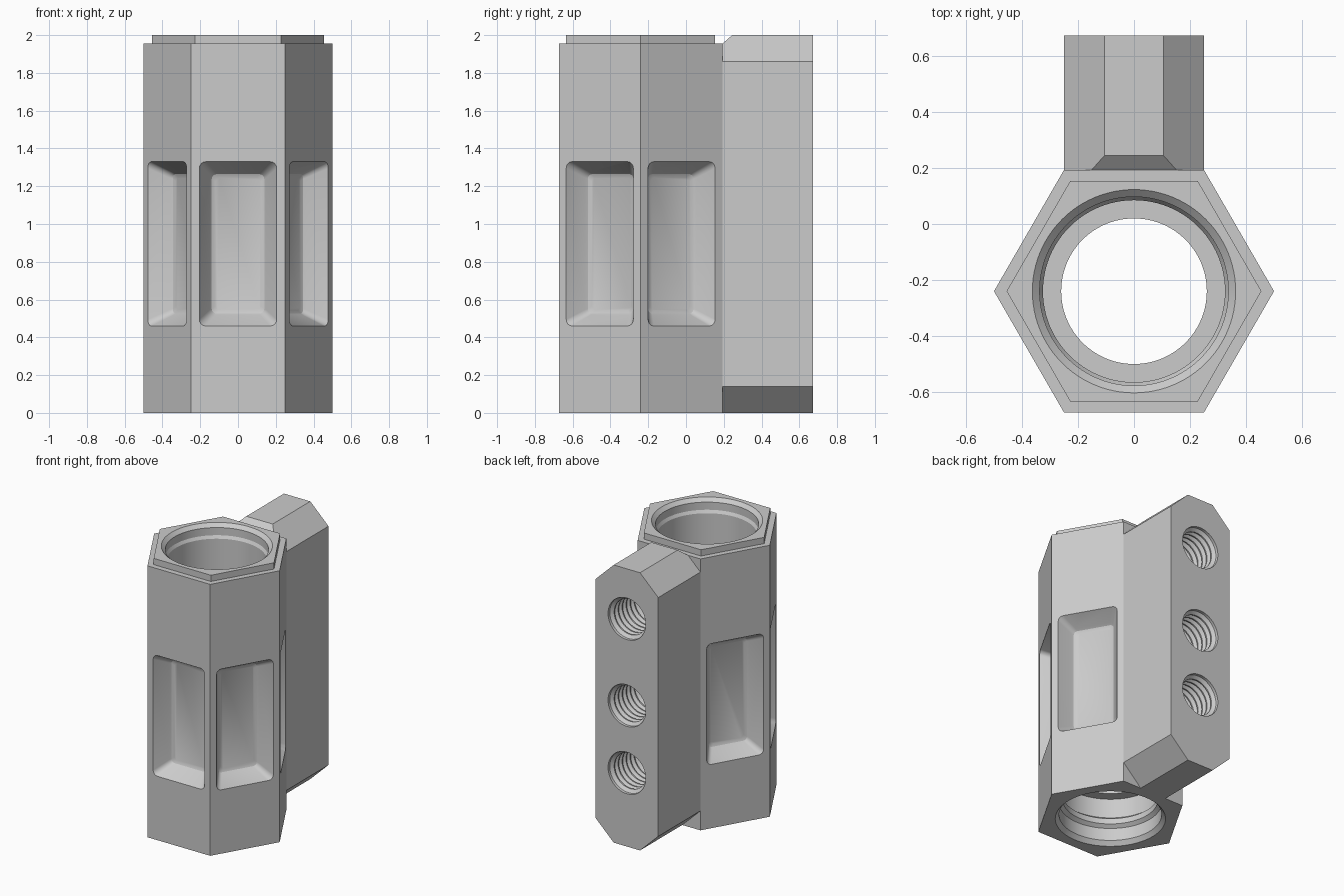
import bpy, bmesh, math
from mathutils import Matrix, Vector

if "Cube" in bpy.data.objects:
    bpy.data.objects.remove(bpy.data.objects["Cube"])

AXIS_Y = -0.24           # axis of the hexagonal tube
APOTHEM = 0.5 * math.cos(math.pi / 6)

steel = bpy.data.materials.new("grey_metal")
steel.use_nodes = True
COLOR = (0.6, 0.6, 0.6, 1)
steel.diffuse_color = COLOR
steel.node_tree.nodes["Principled BSDF"].inputs["Base Color"].default_value = COLOR


def loft(name, rings):
    """Closed solid skinned through rings of equal point count."""
    bm = bmesh.new()
    loops = [[bm.verts.new(p) for p in ring] for ring in rings]
    n = len(loops[0])
    for a, b in zip(loops, loops[1:]):
        for i in range(n):
            j = (i + 1) % n
            bm.faces.new((a[i], a[j], b[j], b[i]))
    bm.faces.new(loops[0][::-1])
    bm.faces.new(loops[-1])
    bmesh.ops.recalc_face_normals(bm, faces=bm.faces)
    mesh = bpy.data.meshes.new(name)
    bm.to_mesh(mesh)
    bm.free()
    mesh.materials.append(steel)
    obj = bpy.data.objects.new(name, mesh)
    bpy.context.collection.objects.link(obj)
    return obj


def lathe(name, profile, sides):
    """Stack of regular polygons given as (radius, height)."""
    turn = [2 * math.pi * i / sides for i in range(sides)]
    return loft(name, [[(r * math.cos(a), r * math.sin(a), z) for a in turn]
                       for r, z in profile])


def rounded_rect(half_w, half_h, radius, depth):
    pts = []
    for k, (sx, sz) in enumerate([(1, 1), (-1, 1), (-1, -1), (1, -1)]):
        for step in range(5):
            a = (k + step / 4) * math.pi / 2
            pts.append((depth, sx * (half_w - radius) + radius * math.cos(a),
                        sz * (half_h - radius) + radius * math.sin(a)))
    return pts


def cut(target, cutters):
    for c in cutters:
        mod = target.modifiers.new(c.name, 'BOOLEAN')
        mod.operation, mod.solver, mod.object = 'DIFFERENCE', 'EXACT', c
    bpy.context.view_layer.update()
    graph = bpy.context.evaluated_depsgraph_get()
    mesh = bpy.data.meshes.new_from_object(target.evaluated_get(graph))
    target.modifiers.clear()
    target.data = mesh
    for c in cutters:
        bpy.data.objects.remove(c)


# hexagonal tube with stepped top rim
body = lathe("hex_body", [(0.5, 0), (0.5, 1.955), (0.455, 1.955), (0.455, 2)], 6)
body.location.y = AXIS_Y

# stepped bore, wider at both mouths
bore = lathe("bore_cutter", [
    (0.37, -0.01), (0.36, 0), (0.335, 0.03), (0.335, 0.12), (0.31, 0.14),
    (0.31, 0.18), (0.335, 0.2), (0.335, 0.34), (0.26, 0.34),
    (0.26, 1.45), (0.325, 1.45), (0.325, 1.9), (0.337, 1.92),
    (0.337, 1.975), (0.363, 2), (0.37, 2.01)], 96)
bore.location.y = AXIS_Y

# drafted pockets on the five free sides
pockets = []
for deg in (-150, -90, -30, 30, 150):
    layers = [(0.05, 0, 0.035), (0, 0, 0.035), (-0.1, 0.055, 0.03),
              (-0.115, 0.066, 0.025), (-0.124, 0.085, 0.02)]
    p = loft("pocket_cutter", [rounded_rect(0.205 - inset, 0.435 - inset, r, d)
                               for d, inset, r in layers])
    p.matrix_world = (Matrix.Translation((0, AXIS_Y, 0.895))
                      @ Matrix.Rotation(math.radians(deg), 4, 'Z')
                      @ Matrix.Translation((APOTHEM, 0, 0)))
    pockets.append(p)
cut(body, [bore] + pockets)

# mounting block behind the tube, with chamfered ends
outline = [(0.25, 0.14), (0.25, 1.86), (0.105, 2), (-0.105, 2),
           (-0.25, 1.86), (-0.25, 0.14), (-0.105, 0), (0.105, 0)]
block = loft("mounting_block", [[(x, y, z) for x, z in outline] for y in (0.192, 0.673)])
bm = bmesh.new()
bm.from_mesh(block.data)
res = bmesh.ops.bisect_plane(bm, geom=bm.verts[:] + bm.edges[:] + bm.faces[:],
                             plane_co=Vector((0, 0.193, 1.955)),
                             plane_no=Vector((0, -0.866, 1)), clear_outer=True)
bmesh.ops.contextual_create(bm, geom=[e for e in res["geom_cut"]
                                      if isinstance(e, bmesh.types.BMEdge)])
bmesh.ops.recalc_face_normals(bm, faces=bm.faces)
bm.to_mesh(block.data)
bm.free()

# three threaded screw holes in the back
thread = [(0.15, -0.02), (0.15, 0.02)]
for i in range(7):
    top = 0.02 + i * 0.045
    thread += [(0.128, top + 0.018), (0.128, top + 0.027), (0.15, top + 0.045)]
thread += [(0.128, 0.36), (0.128, 0.4)]
holes = []
for z in (0.53, 1.015, 1.64):
    h = lathe("screw_hole_cutter", thread, 48)
    h.rotation_euler.x = math.pi / 2
    h.location = (0, 0.673, z)
    holes.append(h)
cut(block, holes)

# smooth curved walls, sharp corners
bpy.ops.object.select_all(action='DESELECT')
for obj in (body, block):
    obj.select_set(True)
bpy.context.view_layer.objects.active = body
bpy.ops.object.shade_smooth_by_angle(angle=math.radians(25))
